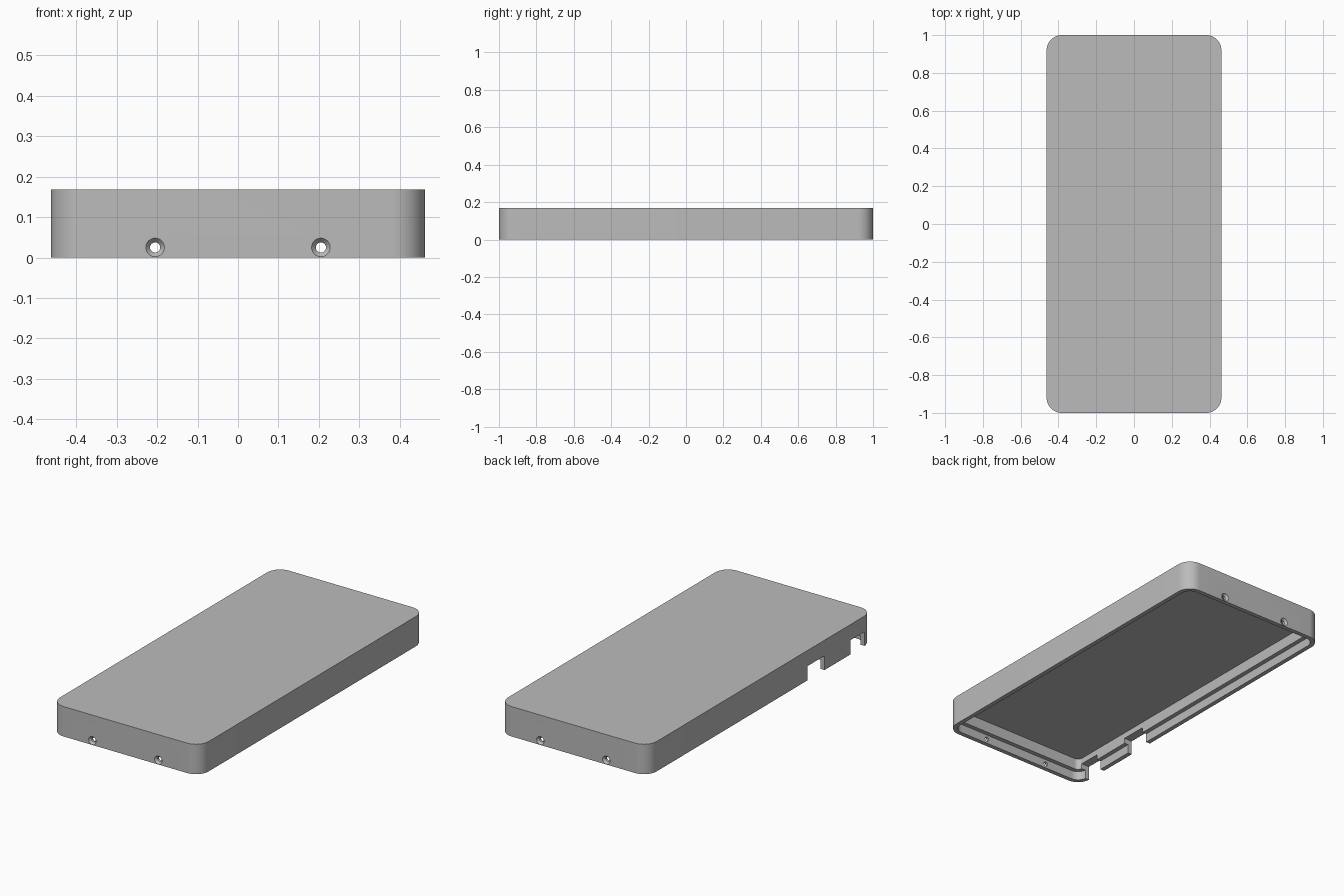
import bpy, bmesh, math
from mathutils import Matrix

cube = bpy.data.objects.get("Cube")
if cube:
    bpy.data.objects.remove(cube, do_unlink=True)

HALF_X, HALF_Y, HEIGHT, RADIUS = 0.4625, 1.0, 0.168, 0.08
LIP, WALL = 0.025, 0.05            # thin rim and full wall thickness
LIP_TOP, CEILING = 0.05, 0.113     # heights of the ledge and the inner roof

grey = bpy.data.materials.new("light grey plastic")
grey.use_nodes = True
grey.diffuse_color = (0.5, 0.5, 0.5, 1)
grey.node_tree.nodes["Principled BSDF"].inputs["Base Color"].default_value = (0.5, 0.5, 0.5, 1)


def make_object(name, bm):
    bmesh.ops.recalc_face_normals(bm, faces=bm.faces[:])
    mesh = bpy.data.meshes.new(name)
    bm.to_mesh(mesh)
    bm.free()
    obj = bpy.data.objects.new(name, mesh)
    bpy.context.scene.collection.objects.link(obj)
    return obj


def rounded_slab(name, inset, z0, z1, steps=12):
    """Upright slab with four rounded corners."""
    r = RADIUS - inset
    outline = []
    for i, (sx, sy) in enumerate([(1, 1), (-1, 1), (-1, -1), (1, -1)]):
        for k in range(steps + 1):
            a = math.pi / 2 * (i + k / steps)
            outline.append((sx * (HALF_X - RADIUS) + r * math.cos(a),
                            sy * (HALF_Y - RADIUS) + r * math.sin(a)))
    bm = bmesh.new()
    low = [bm.verts.new((x, y, z0)) for x, y in outline]
    top = [bm.verts.new((x, y, z1)) for x, y in outline]
    bm.faces.new(low)
    bm.faces.new(top)
    n = len(outline)
    for i in range(n):
        j = (i + 1) % n
        bm.faces.new((low[i], low[j], top[j], top[i]))
    return make_object(name, bm)


def box(name, x0, x1, y0, y1, z0, z1):
    bm = bmesh.new()
    bmesh.ops.create_cube(bm, size=1)
    bmesh.ops.scale(bm, vec=(x1 - x0, y1 - y0, z1 - z0), verts=bm.verts)
    bmesh.ops.translate(bm, vec=((x0 + x1) / 2, (y0 + y1) / 2, (z0 + z1) / 2), verts=bm.verts)
    return make_object(name, bm)


def cone_y(name, x, y, z, r0, r1, length):
    """Cone along y: r0 at the -y end, r1 at the +y end."""
    bm = bmesh.new()
    bmesh.ops.create_cone(bm, cap_ends=True, segments=32, radius1=r0, radius2=r1, depth=length)
    bmesh.ops.rotate(bm, cent=(0, 0, 0), matrix=Matrix.Rotation(-math.pi / 2, 3, 'X'), verts=bm.verts)
    bmesh.ops.translate(bm, vec=(x, y, z), verts=bm.verts)
    return make_object(name, bm)


# Outer body
case = rounded_slab("case_lid", 0, 0, HEIGHT)

# Hollow interior with a stepped rim
cutters = [rounded_slab("cavity_cutter", WALL, -0.1, CEILING),
           rounded_slab("rim_cutter", LIP, -0.12, LIP_TOP)]

# Connector openings in one long side
for y0, y1 in [(-0.57, -0.42), (-0.925, -0.80)]:
    cutters.append(box("port_cutter", -0.6, -0.395, y0, y1, -0.14, 0.08))

# Countersunk screw holes in both ends
HOLE_X, HOLE_Z, HOLE_R, SINK_R, SINK = 0.205, 0.025, 0.0125, 0.023, 0.012
slope = (SINK_R - HOLE_R) / SINK
over = 0.001
for x in (-HOLE_X, HOLE_X):
    cutters.append(cone_y("screw_hole_cutter", x, 0, HOLE_Z, HOLE_R, HOLE_R, 2.2))
    for side in (-1, 1):
        wide, narrow = SINK_R + slope * over, HOLE_R - slope * over
        ends = (wide, narrow) if side < 0 else (narrow, wide)
        cutters.append(cone_y("countersink_cutter", x, side * (HALF_Y - SINK / 2), HOLE_Z,
                              *ends, SINK + 2 * over))

# Apply all cuts
bpy.ops.object.select_all(action='DESELECT')
bpy.context.view_layer.objects.active = case
case.select_set(True)
for cutter in cutters:
    cutter.hide_render = True
    mod = case.modifiers.new("cut", 'BOOLEAN')
    mod.operation = 'DIFFERENCE'
    mod.solver = 'EXACT'
    mod.object = cutter
    bpy.ops.object.modifier_apply(modifier=mod.name)
    bpy.data.objects.remove(cutter, do_unlink=True)

# Finish
case.data.materials.clear()
case.data.materials.append(grey)
for poly in case.data.polygons:
    poly.material_index = 0
bpy.ops.object.shade_smooth_by_angle(angle=math.radians(30))
